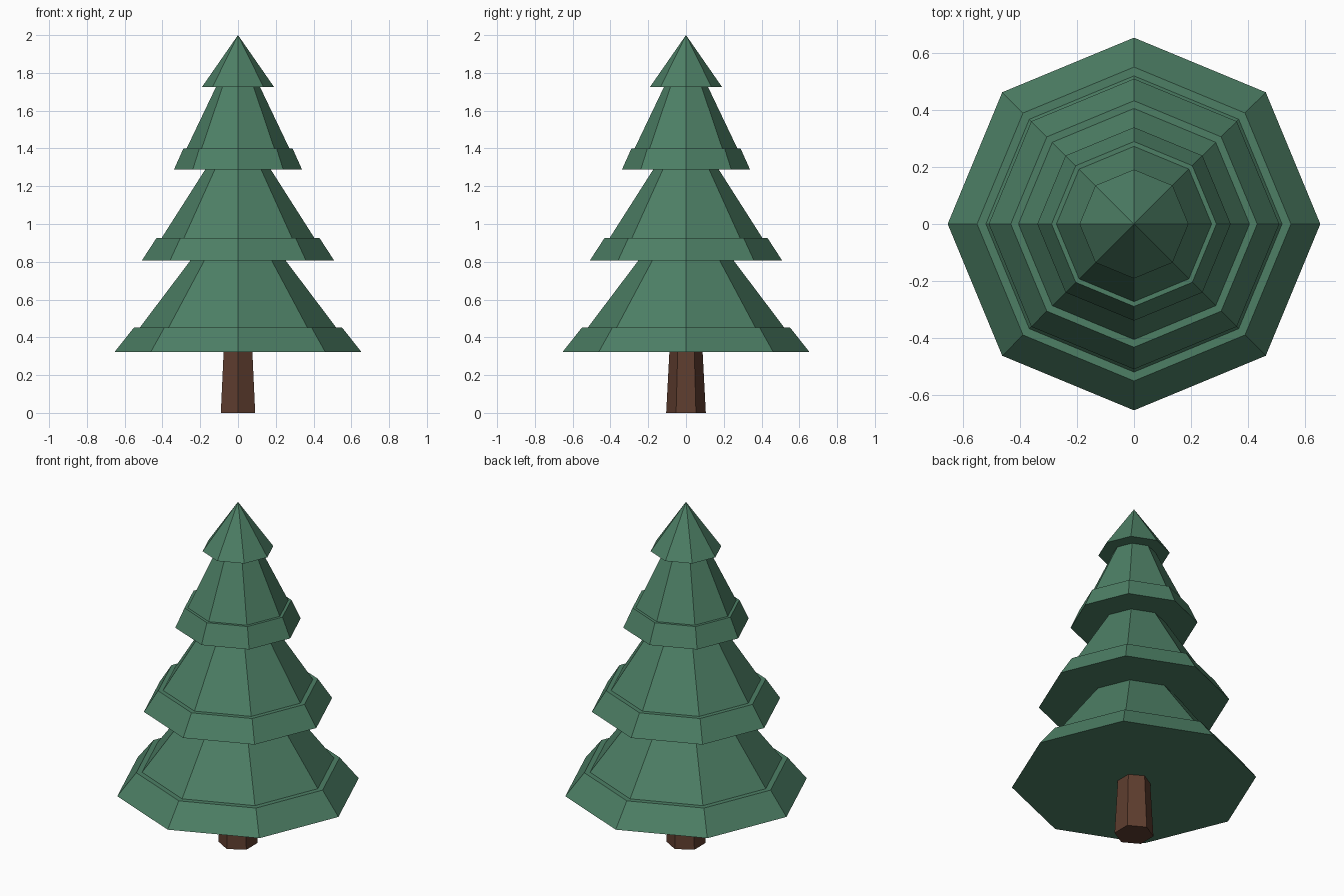
import bpy
import bmesh
import math

if "Cube" in bpy.data.objects:
    bpy.data.objects.remove(bpy.data.objects["Cube"])


def material(name, rgb):
    m = bpy.data.materials.new(name)
    m.diffuse_color = (*rgb, 1.0)
    m.use_nodes = True
    m.node_tree.nodes["Principled BSDF"].inputs["Base Color"].default_value = m.diffuse_color
    return m


green = material("pine_green", (0.074, 0.212, 0.130))
brown = material("bark_brown", (0.112, 0.047, 0.028))


def lathe(name, profile, sides, turn, mat):
    """Flat-faced closed solid from (radius, z) rings, bottom to top; radius 0 is a point."""
    bm = bmesh.new()
    rings = []
    for r, z in profile:
        if r == 0:
            rings.append([bm.verts.new((0, 0, z))] * sides)
        else:
            angles = [turn + math.tau * i / sides for i in range(sides)]
            rings.append([bm.verts.new((r * math.cos(a), r * math.sin(a), z)) for a in angles])
    for low, high in zip(rings, rings[1:]):
        for i in range(sides):
            j = (i + 1) % sides
            quad = [low[i], low[j], high[j], high[i]]
            bm.faces.new(list(dict.fromkeys(quad)))
    bm.faces.new(rings[0][::-1])
    if profile[-1][0] > 0:
        bm.faces.new(rings[-1])
    bmesh.ops.recalc_face_normals(bm, faces=bm.faces)
    mesh = bpy.data.meshes.new(name)
    bm.to_mesh(mesh)
    bm.free()
    mesh.materials.append(mat)
    obj = bpy.data.objects.new(name, mesh)
    bpy.context.collection.objects.link(obj)
    return obj


# Six-sided tapering trunk, corners towards front and back
lathe("trunk", [(0.105, 0), (0.087, 0.34)], 6, math.pi / 2, brown)

# Branch tiers: sloped rim, narrow flat ledge, steep cone up into the next tier
tiers = {
    "bottom_branches": [(0.653, 0.323), (0.55, 0.453), (0.519, 0.453), (0.242, 0.82)],
    "lower_branches": [(0.509, 0.807), (0.432, 0.925), (0.405, 0.925), (0.166, 1.30)],
    "upper_branches": [(0.339, 1.288), (0.289, 1.40), (0.272, 1.40), (0.112, 1.735)],
    "tip_branches": [(0.191, 1.725), (0, 2.0)],
}
for name, profile in tiers.items():
    lathe(name, profile, 8, 0, green)
